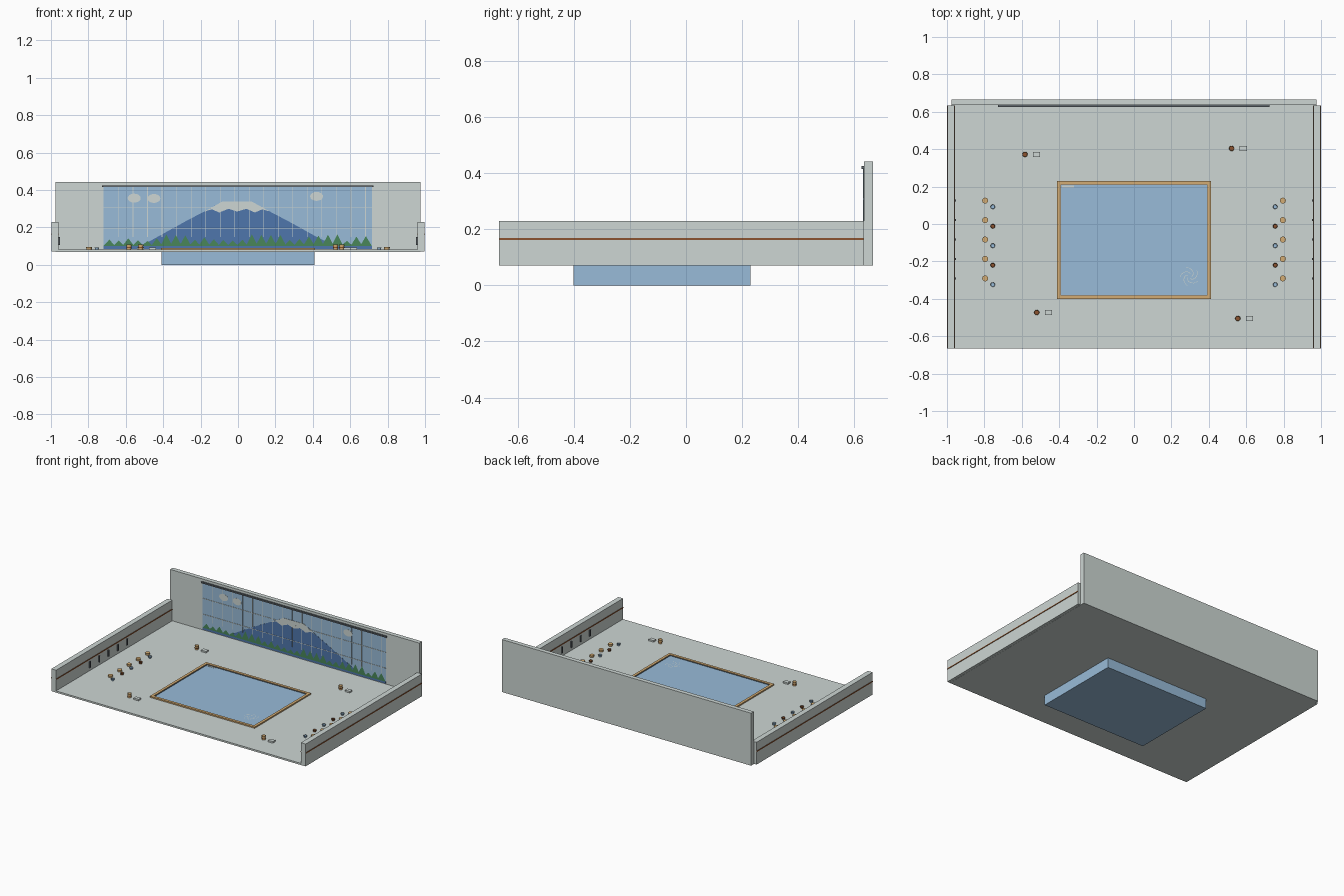
import bpy, bmesh, math, random
from mathutils import Matrix

if "Cube" in bpy.data.objects:
    bpy.data.objects.remove(bpy.data.objects["Cube"])
random.seed(4)


def material(name, r, g, b):
    m = bpy.data.materials.new(name)
    lin = [((c / 255 + 0.055) / 1.055) ** 2.4 for c in (r, g, b)]
    m.diffuse_color = (*lin, 1)
    m.use_nodes = True
    m.node_tree.nodes["Principled BSDF"].inputs["Base Color"].default_value = m.diffuse_color
    return m


STONE = material("pale stone", 205, 214, 211)
BLUE = material("water blue", 152, 187, 216)
NAVY = material("mountain blue", 78, 118, 172)
GREEN = material("pine green", 72, 134, 90)
WOOD = material("light wood", 212, 172, 115)
BROWN = material("dark wood", 140, 84, 48)
METAL = material("dark metal", 95, 102, 108)


def finish(bm, name, mat):
    bmesh.ops.recalc_face_normals(bm, faces=bm.faces)
    me = bpy.data.meshes.new(name)
    bm.to_mesh(me)
    bm.free()
    me.materials.append(mat)
    ob = bpy.data.objects.new(name, me)
    bpy.context.collection.objects.link(ob)
    return ob


def boxes(name, mat, *ranges):
    """Each range is x0, x1, y0, y1, z0, z1."""
    bm = bmesh.new()
    for x0, x1, y0, y1, z0, z1 in ranges:
        m = Matrix.Translation(((x0 + x1) / 2, (y0 + y1) / 2, (z0 + z1) / 2))
        m = m @ Matrix.Diagonal((x1 - x0, y1 - y0, z1 - z0, 1))
        bmesh.ops.create_cube(bm, size=1, matrix=m)
    return finish(bm, name, mat)


def tub(name, mat, x, y, z, r0, r1, h, inset=0.0):
    """Tapered cylinder, hollowed from the top when inset is given."""
    bm = bmesh.new()
    bmesh.ops.create_cone(bm, cap_ends=True, segments=16, radius1=r0, radius2=r1,
                          depth=h, matrix=Matrix.Translation((x, y, z + h / 2)))
    if inset:
        top = max(bm.faces, key=lambda f: f.calc_center_median().z)
        bmesh.ops.inset_region(bm, faces=[top], thickness=inset)
        bmesh.ops.translate(bm, verts=top.verts, vec=(0, 0, -h * 0.6))
    ob = finish(bm, name, mat)
    for f in ob.data.polygons:
        f.use_smooth = len(f.vertices) == 4
    ob.data.set_sharp_from_angle(angle=math.radians(35))
    return ob


def plate(name, mat, pts, y, t=0.0012):
    """Thin mural piece, outline in x and z, front surface at y."""
    bm = bmesh.new()
    f = bm.faces.new([bm.verts.new((x, y, z)) for x, z in pts])
    r = bmesh.ops.extrude_face_region(bm, geom=[f])
    bmesh.ops.translate(bm, verts=[v for v in r["geom"] if isinstance(v, bmesh.types.BMVert)],
                        vec=(0, t, 0))
    return finish(bm, name, mat)


FLOOR = 0.082
# room shell
boxes("floor", STONE, (-0.977, 0.977, -0.666, 0.666, 0.07, FLOOR))
boxes("back_wall", STONE, (-0.977, 0.977, 0.635, 0.666, FLOOR, 0.442))
for s, side in ((-1, "left"), (1, "right")):
    boxes(side + "_wall", STONE, (*sorted((s * 0.96, s * 0.997)), -0.666, 0.634, 0.071, 0.229))
    boxes(side + "_wall_band", BROWN, (*sorted((s * 0.957, s * 1.0)), -0.665, 0.633, 0.161, 0.168))

# sunken pool with wooden rim
boxes("pool", BLUE, (-0.409, 0.409, -0.4, 0.229, 0, 0.07),
      (-0.395, 0.395, -0.385, 0.215, 0.06, 0.0845))
X, Y0, Y1 = 0.411, -0.401, 0.231


def frame(name, mat, a, b, z):
    boxes(name, mat, (-X + a, X - a, Y0 + a, Y0 + b, 0.075, z), (-X + a, X - a, Y1 - b, Y1 - a, 0.075, z),
          (-X + a, -X + b, Y0 + b, Y1 - b, 0.075, z), (X - b, X - a, Y0 + b, Y1 - b, 0.075, z))


frame("pool_rim", WOOD, 0, 0.019, 0.091)
frame("pool_rim_lining", METAL, 0.019, 0.022, 0.088)
boxes("pool_step", STONE, (-0.385, -0.32, 0.196, 0.205, 0.08, 0.0865))

# foam swirl on the water: curved tapering ribbons
bm = bmesh.new()
for arm in range(5):
    prev = None
    for i in range(9):
        t = i / 8
        a = arm * math.tau / 5 + 2.0 * t
        w = 0.0025 * (1 - 0.6 * t)
        pair = [bm.verts.new((0.297 + r * math.cos(a), -0.28 + r * math.sin(a), 0.0855))
                for r in (0.012 + 0.04 * t - w, 0.012 + 0.04 * t + w)]
        if prev:
            bm.faces.new((prev[0], prev[1], pair[1], pair[0]))
        prev = pair
finish(bm, "foam_swirl", STONE)

# mural: sky, mountain, snow cap, clouds, trees and tile joints
ML, MR, MB, MT = -0.72, 0.716, 0.086, 0.42
boxes("mural_sky", BLUE, (ML, MR, 0.6325, 0.636, MB, MT))
plate("mural_mountain", NAVY, [(-0.52, MB), (0.52, MB), (0.52, 0.1), (0.42, 0.15), (0.27, 0.233), (0.165, 0.288), (0.075, 0.338),
                               (-0.085, 0.338), (-0.175, 0.288), (-0.28, 0.233), (-0.43, 0.15), (-0.52, 0.1)], 0.6315)
plate("mural_snow_cap", STONE, [(-0.18, 0.285), (-0.14, 0.297), (-0.1, 0.28), (-0.05, 0.3), (-0.005, 0.285),
                                (0.045, 0.3), (0.09, 0.28), (0.13, 0.297), (0.17, 0.285), (0.075, 0.338),
                                (-0.085, 0.338)], 0.6305)
for i, (x, z) in enumerate(((-0.555, 0.357), (-0.45, 0.355), (0.42, 0.366))):
    plate(f"mural_cloud_{i + 1}", STONE, [(x + 0.035 * math.cos(k * math.tau / 16), z + 0.024 * math.sin(k * math.tau / 16))
                                          for k in range(16)], 0.631)
boxes("mural_foreground", NAVY, (ML, MR, 0.6313, 0.633, MB, 0.1))
bm = bmesh.new()
n = 28
for i in range(n):
    x = ML + 0.032 + (MR - ML - 0.064) * i / (n - 1)
    top = random.uniform(0.125, 0.168)
    v = [bm.verts.new((px, 0.6303 - 0.00004 * i, pz)) for px, pz in ((x - 0.032, 0.1), (x + 0.032, 0.1), (x, top))]
    bm.faces.new(v)
finish(bm, "mural_trees", GREEN)
joints = [(x - 0.0016, x + 0.0016, 0.6302, 0.633, 0.15, MT)
          for x in (0.06 + 0.0777 * k for k in range(-9, 9))]
joints += [(ML, MR, 0.6302, 0.633, z - 0.0016, z + 0.0016) for z in (0.195, 0.307)]
boxes("mural_tile_joints", STONE, *joints)
boxes("mural_top_rail", METAL, (-0.727, 0.724, 0.625, 0.636, 0.415, 0.425))

# washing places along both walls: stool, basin and tap
for s, side in ((-1, "left"), (1, "right")):
    for i in range(5):
        y = 0.125 - 0.104 * i
        tub(f"{side}_stool_{i + 1}", WOOD, s * 0.796, y, FLOOR, 0.014, 0.016, 0.014)
        tub(f"{side}_basin_{i + 1}", BROWN if i % 2 else BLUE, s * 0.755, y - 0.033, FLOOR, 0.009, 0.012, 0.012, 0.002)
        boxes(f"{side}_tap_{i + 1}", METAL, (*sorted((s * 0.953, s * 0.961)), y - 0.005, y + 0.005, 0.105, 0.15))

# loose buckets with folded towels
for i, (x, y) in enumerate(((-0.583, 0.372), (0.522, 0.404), (-0.52, -0.473), (0.555, -0.505))):
    tub(f"bucket_{i + 1}", WOOD, x, y, FLOOR, 0.012, 0.014, 0.028, 0.002)
    tub(f"bucket_hoop_{i + 1}", BROWN, x, y, FLOOR + 0.009, 0.0138, 0.0142, 0.004)
    boxes(f"towel_{i + 1}", STONE, (x + 0.043, x + 0.081, y - 0.014, y + 0.014, FLOOR, FLOOR + 0.011))
